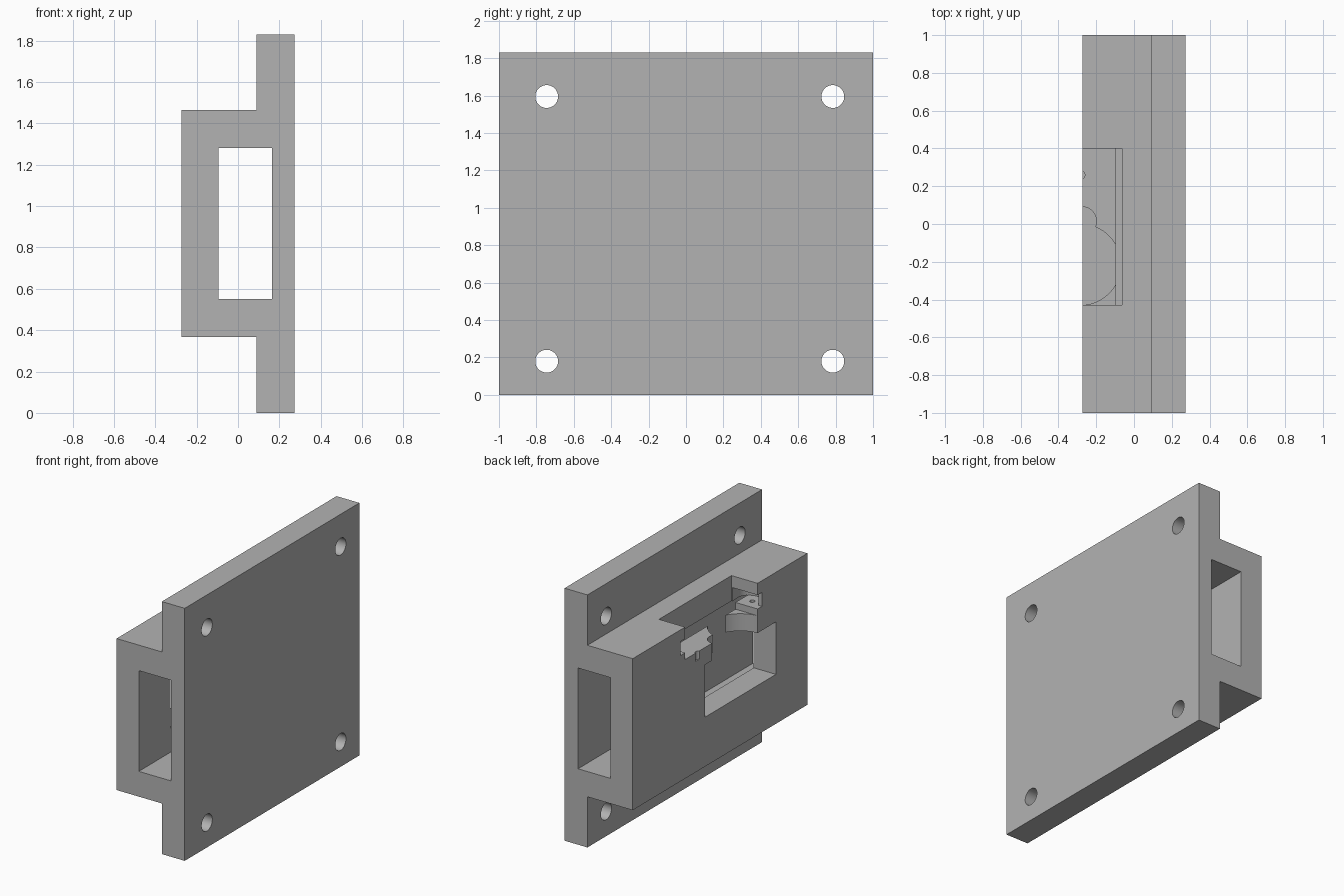
import bpy, bmesh, math
from mathutils import Matrix, Vector

if "Cube" in bpy.data.objects:
    bpy.data.objects.remove(bpy.data.objects["Cube"])

grey = bpy.data.materials.new("plain grey")
grey.use_nodes = True
colour = (0.45, 0.45, 0.45, 1)
grey.diffuse_color = colour
grey.node_tree.nodes["Principled BSDF"].inputs["Base Color"].default_value = colour


def finish(bm, name):
    bmesh.ops.recalc_face_normals(bm, faces=bm.faces)
    mesh = bpy.data.meshes.new(name)
    bm.to_mesh(mesh)
    bm.free()
    mesh.materials.append(grey)
    obj = bpy.data.objects.new(name, mesh)
    bpy.context.collection.objects.link(obj)
    return obj


def box(name, x, y, z):
    bm = bmesh.new()
    mid = Vector([(a + b) / 2 for a, b in (x, y, z)])
    size = [b - a for a, b in (x, y, z)]
    bmesh.ops.create_cube(bm, size=1, matrix=Matrix.Translation(mid) @ Matrix.Diagonal((*size, 1)))
    return finish(bm, name)


def cylinder(name, centre, radius, depth, along_x=False, sides=48):
    bm = bmesh.new()
    turn = Matrix.Rotation(math.pi / 2, 4, "Y") if along_x else Matrix()
    bmesh.ops.create_cone(bm, cap_ends=True, segments=sides, radius1=radius, radius2=radius,
                          depth=depth, matrix=Matrix.Translation(centre) @ turn)
    return finish(bm, name)


def cut(target, cutter):
    cutter.hide_render = True
    mod = target.modifiers.new("cut", "BOOLEAN")
    mod.operation = "DIFFERENCE"
    mod.solver = "EXACT"
    mod.object = cutter
    bpy.context.view_layer.objects.active = target
    bpy.ops.object.modifier_apply(modifier=mod.name)
    bpy.data.objects.remove(cutter)


# Mounting plate and raised housing as one extruded profile
profile = [(0.09, 0), (0.273, 0), (0.273, 1.83), (0.09, 1.83),
           (0.09, 1.465), (-0.273, 1.465), (-0.273, 0.367), (0.09, 0.367)]
bm = bmesh.new()
face = bm.faces.new([bm.verts.new((x, -1, z)) for x, z in profile])
ext = bmesh.ops.extrude_face_region(bm, geom=[face])
bmesh.ops.translate(bm, vec=(0, 2, 0), verts=[v for v in ext["geom"] if isinstance(v, bmesh.types.BMVert)])
bracket = finish(bm, "bracket")

# Tunnel along the housing
cut(bracket, box("tunnel", (-0.095, 0.165), (-1.1, 1.1), (0.55, 1.28)))

# Screw holes in the plate corners
for y in (-0.745, 0.785):
    for z in (0.18, 1.595):
        cut(bracket, cylinder("screw_hole", (0.18, y, z), 0.061, 0.5, along_x=True))

# Window in the housing wall and notch in its top edge
cut(bracket, box("window", (-0.4, 0), (-0.64, 0.17), (0.725, 1.105)))
cut(bracket, box("notch", (-0.4, -0.063), (-0.43, 0.4), (1.23, 1.6)))

# Undercut with round ears at both ends of the notch
cut(bracket, box("undercut", (-0.4, -0.07), (-0.48, 0.45), (1.279, 1.38)))
for y in (-0.5, 0.47):
    cut(bracket, cylinder("ear", (-0.157, y, 1.3295), 0.09, 0.101))

# Two rounded channels through the shelf
cut(bracket, cylinder("large_channel", (-0.285, -0.215, 1.16), 0.215, 0.2, sides=64))
cut(bracket, cylinder("small_channel", (-0.275, 0.015, 1.16), 0.076, 0.2))

# Small pin holes
cut(bracket, cylinder("pin_hole", (-0.175, -0.51, 1.26), 0.018, 0.12, sides=24))
cut(bracket, cylinder("pin_hole", (-0.285, 0.26, 1.22), 0.025, 0.1, sides=24))

bpy.ops.object.select_all(action="DESELECT")
bracket.select_set(True)
bpy.context.view_layer.objects.active = bracket
bpy.ops.object.shade_smooth_by_angle(angle=math.radians(30))
